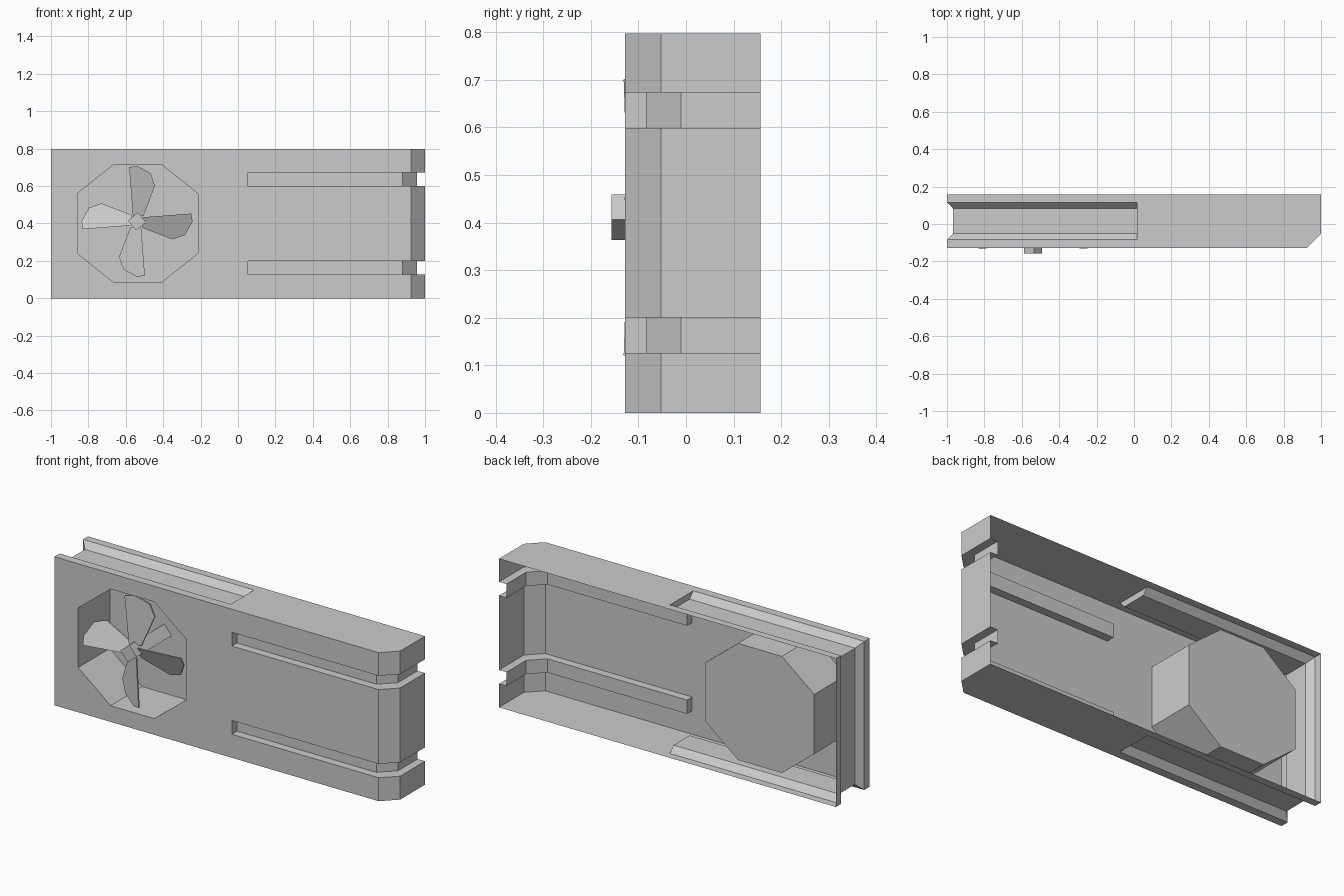
import bpy, bmesh, math
from mathutils import Vector

if "Cube" in bpy.data.objects:
    bpy.data.objects.remove(bpy.data.objects["Cube"], do_unlink=True)

BACK, FRONT, TOP = 0.157, -0.128, 0.797
WELL_FLOOR = 0.14
HUB = Vector((-0.54, 0, 0.411))

grey = bpy.data.materials.new("plain_grey")
grey.use_nodes = True
COLOUR = (0.6, 0.6, 0.6, 1)
grey.diffuse_color = COLOUR
grey.node_tree.nodes["Principled BSDF"].inputs["Base Color"].default_value = COLOUR


def make_object(name, bm):
    bmesh.ops.recalc_face_normals(bm, faces=bm.faces)
    mesh = bpy.data.meshes.new(name)
    bm.to_mesh(mesh)
    bm.free()
    mesh.materials.append(grey)
    obj = bpy.data.objects.new(name, mesh)
    bpy.context.collection.objects.link(obj)
    return obj


def prism(name, outline, place, start, end):
    """Extrude a 2D outline from start to end; place(u, v, w) gives the 3D point."""
    bm = bmesh.new()
    rings = [[bm.verts.new(place(u, v, w)) for u, v in outline] for w in (start, end)]
    for ring in rings:
        bm.faces.new(ring)
    n = len(outline)
    for i in range(n):
        j = (i + 1) % n
        bm.faces.new((rings[0][i], rings[0][j], rings[1][j], rings[1][i]))
    return make_object(name, bm)


along_x = lambda u, v, w: (w, u, v)
along_y = lambda u, v, w: (u, w, v)
along_z = lambda u, v, w: (u, v, w)

# Housing block with one chamfered front corner
housing = prism("housing", [(-1, FRONT), (0.925, FRONT), (1, -0.053), (1, BACK), (-1, BACK)],
                along_z, 0, TOP)
cutters = []

# Two slots that run along the front and wrap round the chamfered end
slot = [(0.053, -0.084), (0.88, -0.084), (0.956, -0.01), (0.956, 0.3),
        (1.2, 0.3), (1.2, -0.3), (0.053, -0.3)]
for low in (0.126, 0.599):
    cutters.append(prism("slot_cutter", slot, along_z, low, low + 0.074))

# Slanted channel round the top, the bottom and the plain end
DEPTH, SLOPE, REACH = 0.033, 0.031, 3


def channel(surface, outward):
    """Trapezoid as (y, height) pairs, widening outwards past the surface."""
    floor = surface - outward * DEPTH
    far = floor + outward * DEPTH * REACH
    wide = SLOPE * REACH
    return [(-0.052, floor), (0.084, floor), (0.084 + wide, far), (-0.052 - wide, far)]


for surface, outward in ((TOP, 1), (0, -1)):
    cutters.append(prism("channel_cutter", channel(surface, outward), along_x, -1.2, 0.015))
cutters.append(prism("channel_cutter", [(x, y) for y, x in channel(-1, -1)],
                     along_z, -0.2, 1))

# Eight-sided fan well
corner = [(0.322, 0.16), (0.13, 0.313)]
quarter_signs = [(1, 1), (-1, 1), (-1, -1), (1, -1)]
well = []
for sx, sz in quarter_signs:
    points = corner if sx * sz > 0 else corner[::-1]
    well += [(HUB.x + 0.003 + sx * a, 0.4 + sz * b) for a, b in points]
cutters.append(prism("well_cutter", well, along_y, -0.4, WELL_FLOOR))

for cutter in cutters:
    cutter.hide_render = True
    mod = housing.modifiers.new("cut", "BOOLEAN")
    mod.operation = "DIFFERENCE"
    mod.solver = "EXACT"
    mod.object = cutter

# Keep the cut result as a thin shell, open at the back
bpy.context.view_layer.update()
bm = bmesh.new()
bm.from_object(housing, bpy.context.evaluated_depsgraph_get())
open_faces = [f for f in bm.faces if all(abs(v.co.y - BACK) < 0.001 for v in f.verts)]
bmesh.ops.delete(bm, geom=open_faces, context="FACES")
housing.modifiers.clear()
bm.to_mesh(housing.data)
bm.free()
for cutter in cutters:
    bpy.data.objects.remove(cutter, do_unlink=True)

# Square shaft turned on its corner
turns = [math.radians(-6 + 90 * i) for i in range(4)]
prism("fan_shaft", [(HUB.x + 0.048 * math.cos(a), HUB.z + 0.048 * math.sin(a)) for a in turns],
      along_y, -0.157, WELL_FLOOR)

# Four pitched blades, straight leading edge in front
blade = [(0.03, 0.022), (0.29, 0.042), (0.297, 0.0), (0.257, -0.073),
         (0.19, -0.096), (0.03, -0.035)]
for i in range(4):
    c, s = math.cos(i * math.pi / 2), math.sin(i * math.pi / 2)

    def pitched(r, t, w):
        return (HUB.x + r * c - t * s, -0.131 + (0.042 - t) * 0.42 + w, HUB.z + r * s + t * c)

    prism("fan_blade_%d" % (i + 1), blade, pitched, 0, 0.008)
